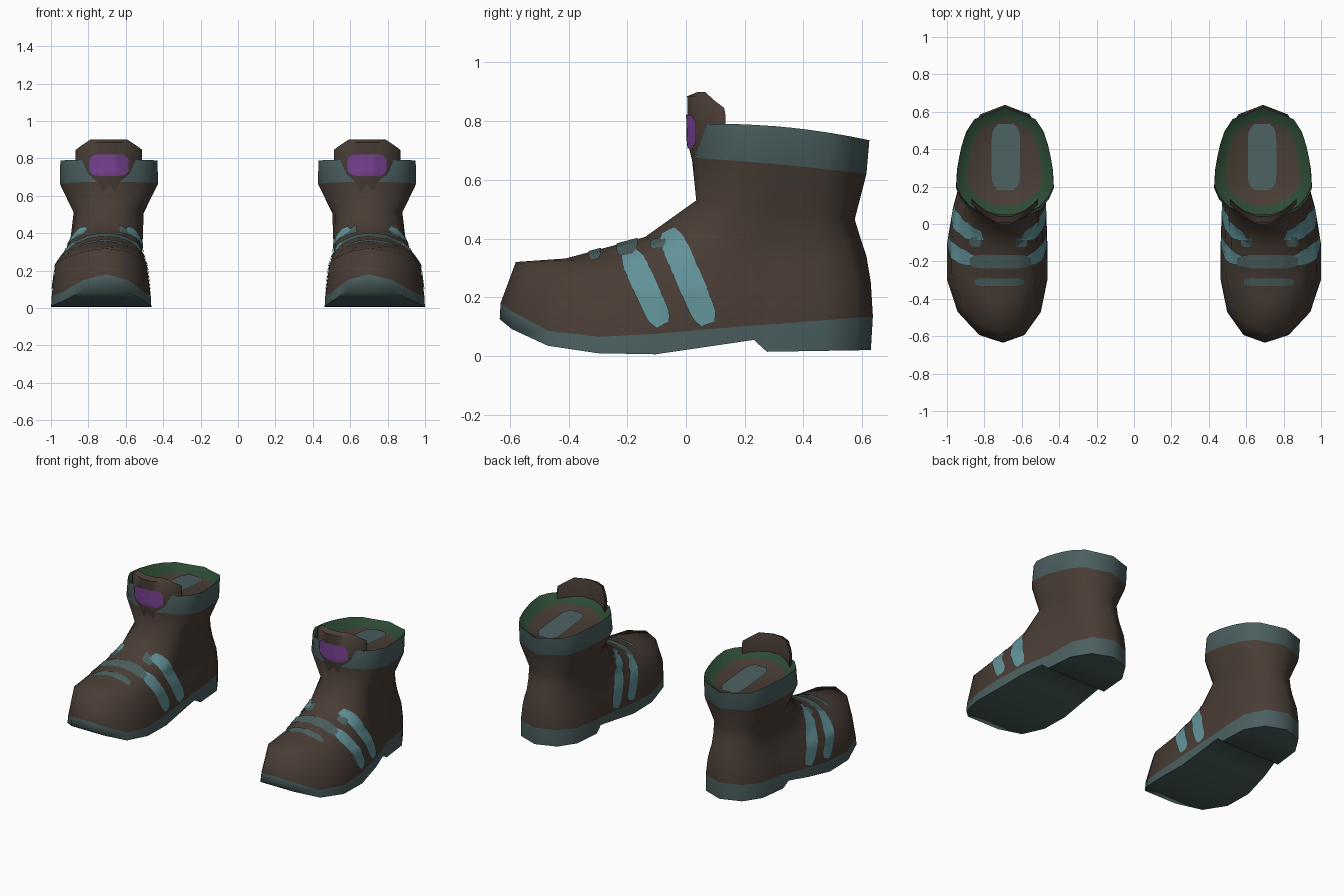
import bpy, bmesh, math
from mathutils import Vector
from mathutils.bvhtree import BVHTree

if "Cube" in bpy.data.objects:
    bpy.data.objects.remove(bpy.data.objects["Cube"])


def material(name, rgb):
    lin = [((c / 255 + 0.055) / 1.055) ** 2.4 for c in rgb]
    m = bpy.data.materials.new(name)
    m.diffuse_color = (*lin, 1)
    m.use_nodes = True
    m.node_tree.nodes["Principled BSDF"].inputs["Base Color"].default_value = m.diffuse_color
    return m


BROWN = material("brown leather", (73, 61, 53))
SLATE = material("slate rubber", (75, 95, 95))
CYAN = material("pale teal strap", (98, 147, 153))
GREEN = material("green lining", (44, 74, 52))
PURPLE = material("purple badge", (122, 66, 148))


def lerp_table(table, y):
    for (a, za), (b, zb) in zip(table, table[1:]):
        if y <= b:
            return za + (zb - za) * max(0, (y - a) / (b - a))
    return table[-1][1]


def make(name, verts, faces, mats, ids=None, angle=70):
    """Create the part for the right boot and its mirror for the left."""
    for side, label in ((1, "right"), (-1, "left")):
        mesh = bpy.data.meshes.new(f"{label}_{name}")
        mesh.from_pydata([(v[0] * side, v[1], v[2]) for v in verts], [],
                         [f if side == 1 else f[::-1] for f in faces])
        for m in mats:
            mesh.materials.append(m)
        for i, p in enumerate(mesh.polygons):
            p.use_smooth = True
            p.material_index = ids[i] if ids else 0
        mesh.set_sharp_from_angle(angle=math.radians(angle))
        ob = bpy.data.objects.new(f"{label}_{name}", mesh)
        bpy.context.collection.objects.link(ob)


# Half outlines, toe to heel: (lengthwise -1..1, width 0..1)
FOOT = [(-1, 0), (-.935, .45), (-.74, .83), (-.47, 1), (-.16, 1), (.14, .93),
        (.37, .85), (.44, .83), (.74, .77), (.92, .5), (1, 0)]
SHAFT = [(-1, 0), (-.95, .38), (-.8, .72), (-.62, .9), (-.42, 1), (-.1, .98),
         (.1, .94), (.3, .89), (.55, .8), (.78, .63), (1, 0)]
H = len(FOOT) - 1
N = 2 * H
# Sole heights along the length
SOLE_BOTTOM = [(-.635, .125), (-.58, .08), (-.46, .03), (-.33, .01), (-.12, .003),
               (.235, .055), (.275, .014), (.64, .02)]
SOLE_TOP = [(-.63, .18), (-.55, .12), (-.47, .085), (-.35, .065), (-.2, .065),
            (0, .085), (.64, .135)]
# Rings: front y, front z, back y, back z, half width, shaft blend, sag, side drop
RINGS = [(-.635, SOLE_BOTTOM, .63, 0, .268, 0, 0, 0),
         (-.632, SOLE_TOP, .637, 0, .264, 0, 0, 0),
         (-.58, .32, .63, .25, .243, 0, 0, .065),
         (-.41, .332, .615, .34, .205, .25, 0, .03),
         (-.14, .405, .595, .40, .193, .55, .015, .01),
         (.035, .53, .575, .465, .187, .9, 0, 0),
         (.02, .675, .615, .62, .262, 1, -.005, 0),
         (.035, .79, .625, .735, .26, 1, -.018, 0),
         (.095, .745, .565, .70, .2, 1, 0, 0)]


def ring(front, zf, back, zb, width, blend, sag, drop):
    half = []
    for (sa, wa), (sb, wb) in zip(FOOT, SHAFT):
        s, w = sa + (sb - sa) * blend, wa + (wb - wa) * blend
        y = (front + back) / 2 + s * (back - front) / 2
        if isinstance(zf, list):
            z = lerp_table(zf, y)
        else:
            z = zf + (zb - zf) * (s + 1) / 2 - sag * (1 - s * s) - drop * w * w
        cx = .69 + .043 * max(0, 1 - ((y + .2) / .5) ** 2) * (1 - blend)
        half.append((cx, w * width, y, z))
    return ([(c + w, y, z) for c, w, y, z in half]
            + [(c - w, y, z) for c, w, y, z in half[-2:0:-1]])


# Boot body: sole band, upper, collar band, lining and floor in one skin
verts, faces, ids = [], [], []
BAND = [1, 0, 0, 0, 0, 0, 1, 2]
for r in RINGS:
    verts += ring(*r)
for k, mat in enumerate(BAND):
    for i in range(N):
        j = (i + 1) % N
        faces.append((k * N + i, k * N + j, (k + 1) * N + j, (k + 1) * N + i))
        ids.append(mat)
for base, mat, flip in ((0, 1, True), (len(BAND) * N, 0, False)):
    for j in range(H):
        loop = dict.fromkeys([j, j + 1, N - j - 1, (N - j) % N])
        f = tuple(base + i for i in loop)
        faces.append(f[::-1] if flip else f)
        ids.append(mat)
make("boot_body", verts, faces, [BROWN, SLATE, GREEN], ids)
body = BVHTree.FromPolygons([Vector(v) for v in verts], faces)

# Tongue: thick lip bent around the front, its ends tucked inside the collar
PROFILE = [(.03, .62), (.004, .72), (.0, .885), (.04, .9), (.05, .87), (.05, .69)]
XS = [-.178, -.15, -.1, -.035, .035, .1, .15, .178]
P = len(PROFILE)
tv, tf = [], []
for x in XS:
    for y, z in PROFILE:
        drop = .9 * max(0, abs(x) - .1) ** 1.1 if z > .8 else 0
        tv.append((.69 + x, y * (1 - 2.5 * abs(x)) + 3.4 * x * x, z - drop))
for i in range(len(XS) - 1):
    for j in range(P):
        k = (j + 1) % P
        tf.append((i * P + j, (i + 1) * P + j, (i + 1) * P + k, i * P + k))
tf.append(tuple(range(P)))
tf.append(tuple(range((len(XS) - 1) * P, len(XS) * P))[::-1])
make("tongue", tv, tf, [BROWN], angle=60)
tongue = BVHTree.FromPolygons([Vector(v) for v in tv], tf)


def patch(name, mat, tree, axis, sign, a, b, hw, n=16, m=8, lift=.005):
    """Thin rounded strip from a to b, projected along an axis onto a surface."""
    a, b = Vector(a), Vector(b)
    d = (b - a).normalized()
    side = Vector((-d.y, d.x))
    ray = Vector((0, 0, 0))
    ray[axis] = sign
    free = [i for i in range(3) if i != axis]
    pts, index = [], {}
    for i in range(n + 1):
        t = i / n
        taper = max(.55, (1 - abs(2 * t - 1) ** 8) ** .5)
        for j in range(m + 1):
            q = a.lerp(b, t) + side * hw * taper * (2 * j / m - 1)
            o = Vector((0, 0, 0))
            o[free[0]], o[free[1]] = q
            o[axis] = -3 * sign if axis else (.1 if sign > 0 else 2)
            hit, nor, _, _ = tree.ray_cast(o, ray)
            if hit:
                if nor.dot(ray) > 0:
                    nor = -nor
                index[i, j] = len(pts)
                pts.append(hit + nor * lift)
    quads = []
    for i in range(n):
        for j in range(m):
            c = [(i, j), (i + 1, j), (i + 1, j + 1), (i, j + 1)]
            if all(k in index for k in c):
                f = [index[k] for k in c]
                e = (pts[f[1]] - pts[f[0]]).cross(pts[f[2]] - pts[f[0]])
                quads.append(tuple(f if e.dot(ray) < 0 else f[::-1]))
    make(name, pts, quads, [mat])


# Side straps on the outer and inner faces
for sign, where in ((-1, "outer"), (1, "inner")):
    patch(f"{where}_front_strap", CYAN, body, 0, sign, (-.195, .355), (-.08, .105), .041)
    patch(f"{where}_rear_strap", CYAN, body, 0, sign, (-.06, .425), (.075, .108), .044)

# Laces over the instep
patch("toe_lace", SLATE, body, 2, -1, (.59, -.31), (.85, -.31), .021)
patch("middle_lace", SLATE, body, 2, -1, (.555, -.2), (.875, -.2), .036)
for where, x in (("inner", .575), ("outer", .815)):
    patch(f"{where}_upper_lace", SLATE, body, 2, -1, (x, -.095), (x + .06, -.095), .026)

# Badge on the tongue and insole strip inside the shaft
patch("tongue_badge", PURPLE, tongue, 1, 1, (.588, .765), (.792, .765), .057)
patch("insole_strip", SLATE, body, 2, -1, (.685, .18), (.685, .535), .076)
